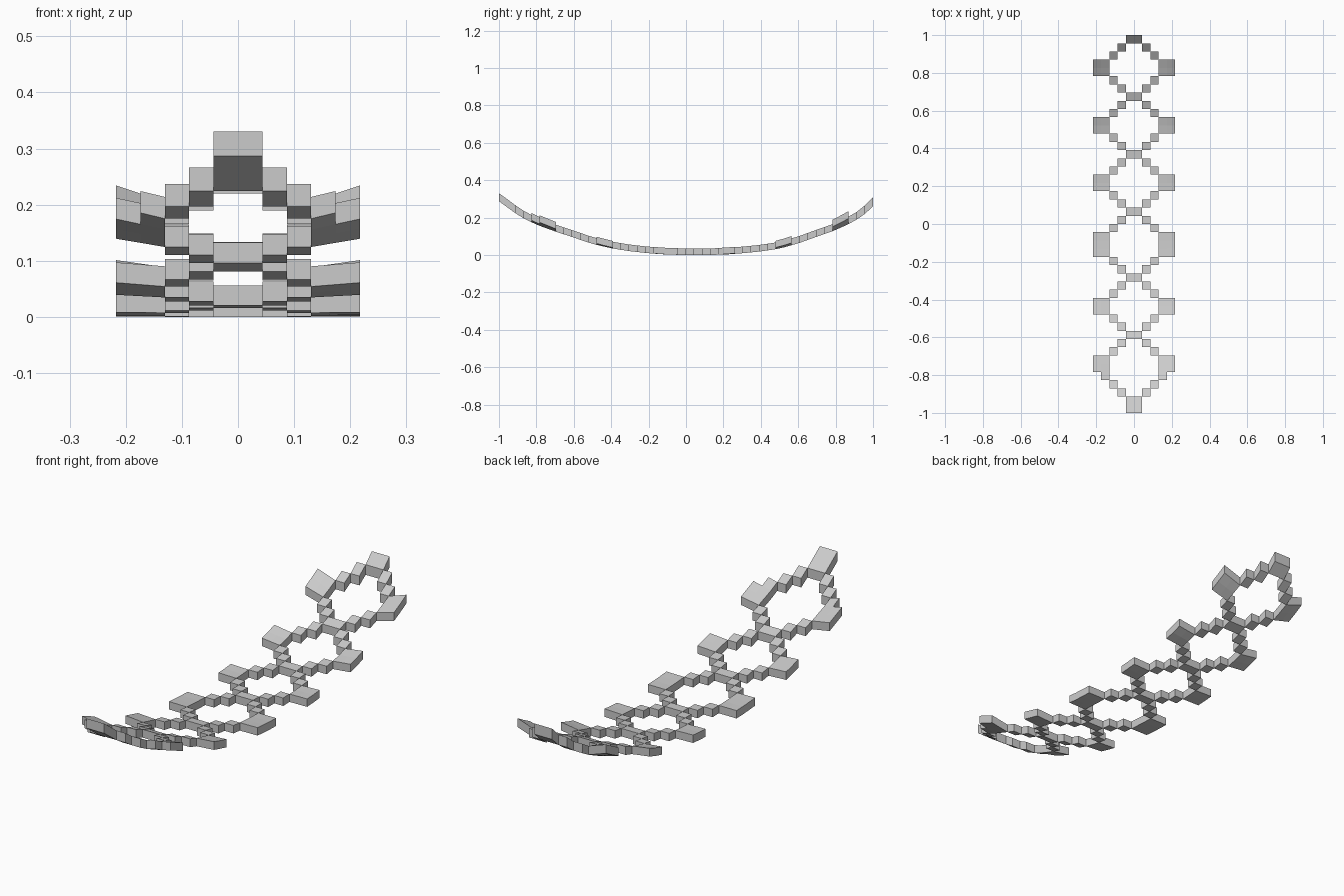
import bpy, bmesh, math

if "Cube" in bpy.data.objects:
    bpy.data.objects.remove(bpy.data.objects["Cube"])

C = 2 / 46  # size of one square cell

# Sagging curve of the underside: (y, z)
SAG = [(-1, .287), (-.913, .224), (-.87, .197), (-.8, .162), (-.7, .126), (-.6, .093),
       (-.5, .059), (-.4, .036), (-.3, .02), (-.2, .009), (-.1, .002), (0, 0), (.13, 0),
       (.22, .003), (.3, .009), (.4, .019), (.5, .034), (.6, .062), (.7, .098),
       (.8, .133), (.9, .18), (.957, .22), (1, .26)]


def sag(y):
    for (a, za), (b, zb) in zip(SAG, SAG[1:]):
        if y <= b:
            return za + (zb - za) * (max(y, a) - a) / (b - a)
    return SAG[-1][1]


def bottom_and_top(x, y):
    slope = (sag(y + .04) - sag(y - .04)) / (min(y + .04, 1) - max(y - .04, -1))
    lift = (.45 if y > 0 else .35) * y * y * max(0, abs(x) - 3 * C)  # wings curl up
    z = sag(y) + lift
    return z, z + .035 * math.sqrt(1 + slope * slope)


# Columns filled in each row on the right half, listed from the back end
LINK = [(0,), (1,), (2,), (3, 4), (3, 4), (2,), (1,)]
LONG = LINK[:4] + [(3, 4)] + LINK[4:]
LAST = LINK[:5] + [(3,), (2,), (1,), (0,), (0,)]
rows = LINK * 3 + LONG + LINK + LAST

# Mirror every column; column 0 straddles the centre line
cells = set()
for r, cols in enumerate(rows):
    for c in cols:
        cells.add((c, r))
        cells.add((-c - 1, r))

# Chain of stepped diamond links
bm = bmesh.new()
verts = {}


def corner(i, j, k):
    if (i, j, k) not in verts:
        x, y = i * C, 1 - j * C
        verts[i, j, k] = bm.verts.new((x, y, bottom_and_top(x, y)[k]))
    return verts[i, j, k]


for c, r in sorted(cells):
    ring = [(c, r + 1), (c + 1, r + 1), (c + 1, r), (c, r)]
    bm.faces.new([corner(i, j, 1) for i, j in ring])
    bm.faces.new([corner(i, j, 0) for i, j in reversed(ring)])
    # Side walls only where there is no neighbouring cell
    for n, (dc, dr) in enumerate([(0, 1), (1, 0), (0, -1), (-1, 0)]):
        if (c + dc, r + dr) not in cells:
            a, b = ring[n], ring[(n + 1) % 4]
            bm.faces.new([corner(*a, 0), corner(*b, 0), corner(*b, 1), corner(*a, 1)])

mesh = bpy.data.meshes.new("diamond_chain")
bm.to_mesh(mesh)
bm.free()
chain = bpy.data.objects.new("diamond_chain", mesh)
bpy.context.collection.objects.link(chain)
